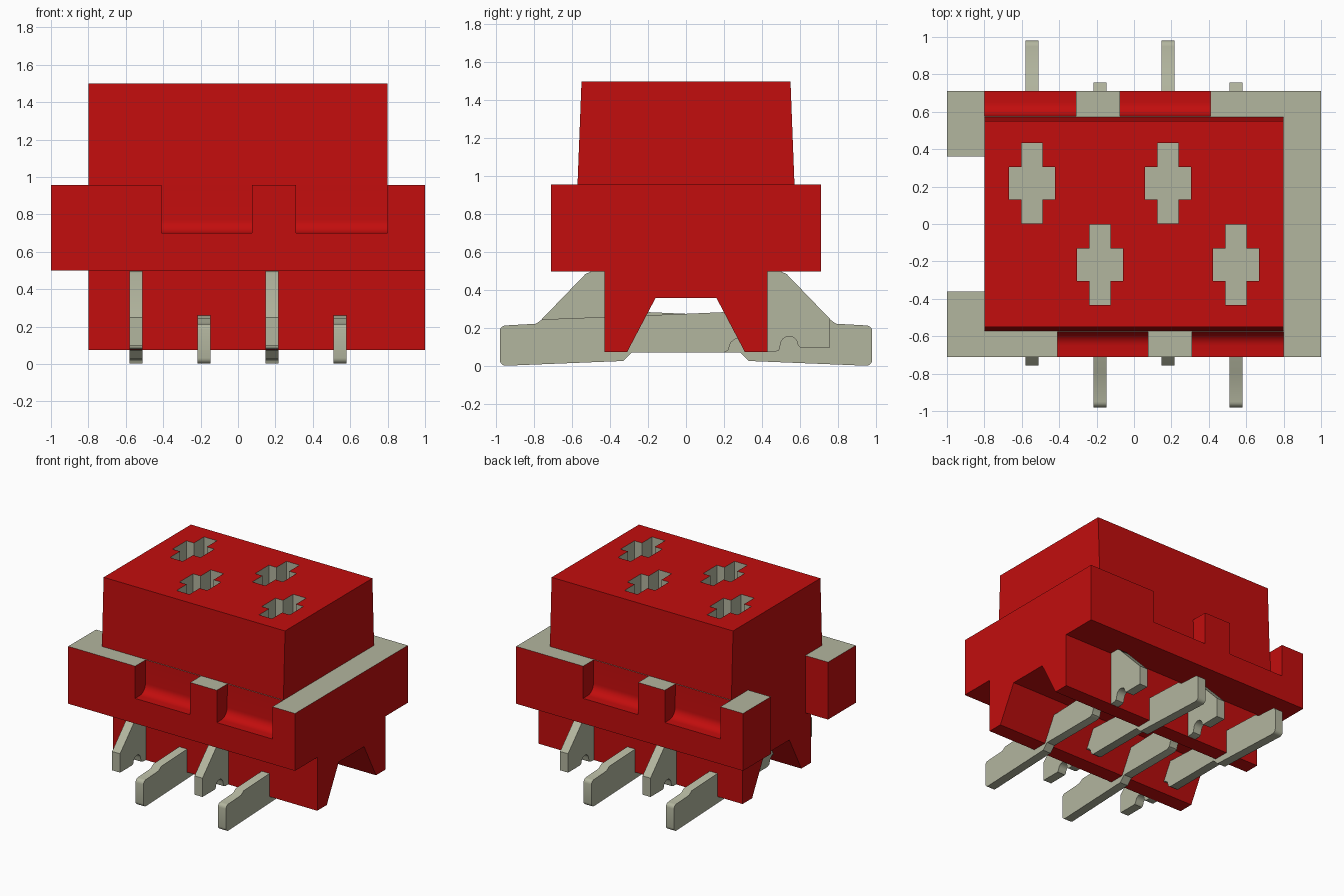
import bpy, bmesh, math
from mathutils import Vector

cube = bpy.data.objects.get("Cube")
if cube:
    bpy.data.objects.remove(cube, do_unlink=True)


def material(name, rgb, rough):
    m = bpy.data.materials.new(name)
    m.use_nodes = True
    m.diffuse_color = (*rgb, 1)
    b = m.node_tree.nodes["Principled BSDF"]
    b.inputs["Base Color"].default_value = (*rgb, 1)
    b.inputs["Roughness"].default_value = rough
    return m


RED = material("red plastic", (0.54, 0.004, 0.004), 0.5)
METAL = material("pale tin", (0.45, 0.465, 0.345), 0.5)


def prism(name, pts, lo, hi, axis, mat):
    """Extrude a 2D outline along x (points are y, z) or along z (points are x, y)."""
    def place(p, t):
        return (t, p[0], p[1]) if axis == "x" else (p[0], p[1], t)
    bm = bmesh.new()
    a = [bm.verts.new(place(p, lo)) for p in pts]
    b = [bm.verts.new(place(p, hi)) for p in pts]
    n = len(pts)
    bm.faces.new(a)
    bm.faces.new(b)
    for i in range(n):
        j = (i + 1) % n
        bm.faces.new((a[i], a[j], b[j], b[i]))
    bmesh.ops.recalc_face_normals(bm, faces=bm.faces)
    me = bpy.data.meshes.new(name)
    bm.to_mesh(me)
    bm.free()
    me.materials.append(mat)
    ob = bpy.data.objects.new(name, me)
    bpy.context.collection.objects.link(ob)
    return ob


def combine(ob, tool, op):
    """Apply a boolean and discard the tool object."""
    mod = ob.modifiers.new("cut", 'BOOLEAN')
    mod.operation, mod.solver, mod.object = op, 'EXACT', tool
    bpy.context.view_layer.objects.active = ob
    bpy.ops.object.modifier_apply(modifier=mod.name)
    bpy.data.objects.remove(tool, do_unlink=True)


def smooth(ob):
    bpy.ops.object.select_all(action='DESELECT')
    ob.select_set(True)
    bpy.context.view_layer.objects.active = ob
    bpy.ops.object.shade_smooth_by_angle(angle=math.radians(35))


def arc(cy, cz, r, a0, a1, n=6):
    return [(cy + r * math.cos(math.radians(a0 + (a1 - a0) * i / n)),
             cz + r * math.sin(math.radians(a0 + (a1 - a0) * i / n))) for i in range(n + 1)]


# Flange with a slot in its right-hand (-x) end
flange = [(-1, -0.71), (1, -0.71), (1, 0.71), (-1, 0.71),
          (-1, 0.36), (-0.8, 0.36), (-0.8, -0.36), (-1, -0.36)]
housing = prism("housing", flange, 0.5, 0.957, "z", RED)

# Filleted recesses along the front, repeated on the back by a half turn
for s in (-1, 1):
    edge = [(-0.85, 0.70), *arc(-0.652, 0.772, 0.072, -90, 0, 8), (-0.573, 1.1), (-0.85, 1.1)]
    for x0, x1 in ((-0.41, 0.075), (0.31, 0.8)):
        if s > 0:
            x0, x1 = -x1, -x0
        tool = prism("recess_cutter", [(-s * y, z) for y, z in edge], x0, x1, "x", RED)
        combine(housing, tool, 'DIFFERENCE')

# Tapered upper block, and lower skirt with a channel between two legs
upper = [(-0.58, 0.65), (0.58, 0.65), (0.571, 0.957), (0.55, 1.5), (-0.55, 1.5), (-0.571, 0.957)]
combine(housing, prism("upper_block", upper, -0.8, 0.8, "x", RED), 'UNION')
skirt = [(-0.43, 0.075), (-0.31, 0.075), (-0.16, 0.36), (0.16, 0.36),
         (0.31, 0.075), (0.43, 0.075), (0.43, 0.6), (-0.43, 0.6)]
combine(housing, prism("skirt", skirt, -0.8, 1.0, "x", RED), 'UNION')

# Cross-shaped sockets, alternating between the two rows
PINS = [(-0.545, 1), (-0.182, -1), (0.182, 1), (0.545, -1)]
FLOOR = 0.65
w, v, h, u = 0.057, 0.215, 0.123, 0.087
cross = [(-w, -v), (w, -v), (w, -u), (h, -u), (h, u), (w, u),
         (w, v), (-w, v), (-w, u), (-h, u), (-h, -u), (-w, -u)]
for x, row in PINS:
    pts = [(x + a, row * 0.217 + b) for a, b in cross]
    combine(housing, prism("socket_cutter", pts, FLOOR, 1.6, "z", RED), 'DIFFERENCE')

# Metal lining: every face inside the sockets
me = housing.data
me.materials.clear()
me.materials.append(RED)
me.materials.append(METAL)
for f in me.polygons:
    c = f.center
    inside = abs(c.x) < 0.75 and abs(c.y) < 0.5 and FLOOR - 0.01 < c.z < 1.49
    f.material_index = 1 if inside else 0
smooth(housing)

# Flat stamped terminals: long foot on one side, sloped hook on the other
foot = (arc(-0.95, 0.185, 0.03, 90, 180, 4) + arc(-0.95, 0.033, 0.03, 180, 270, 4)
        + [(-0.33, 0.028), (-0.285, 0.072)])
hook = ([(0.20, 0.072), (0.222, 0.085), (0.235, 0.125), (0.26, 0.145), (0.33, 0.145),
         (0.36, 0.077), (0.47, 0.077), (0.49, 0.085)]
        + arc(0.543, 0.112, 0.046, 180, 0, 8)
        + [(0.60, 0.10), (0.757, 0.10), (0.757, 0.25), (0.53, 0.485), (0.50, 0.499), (0.40, 0.499)])
top = [(0.40, 0.29), (0.2, 0.285), (-0.03, 0.275), (-0.757, 0.247), (-0.79, 0.224)]
for i, (x, row) in enumerate(PINS):
    pts = [(-row * -1 * -y if row > 0 else y, z) for y, z in foot + hook + top]
    smooth(prism(f"terminal_{i + 1}", pts, x - 0.035, x + 0.035, "x", METAL))
